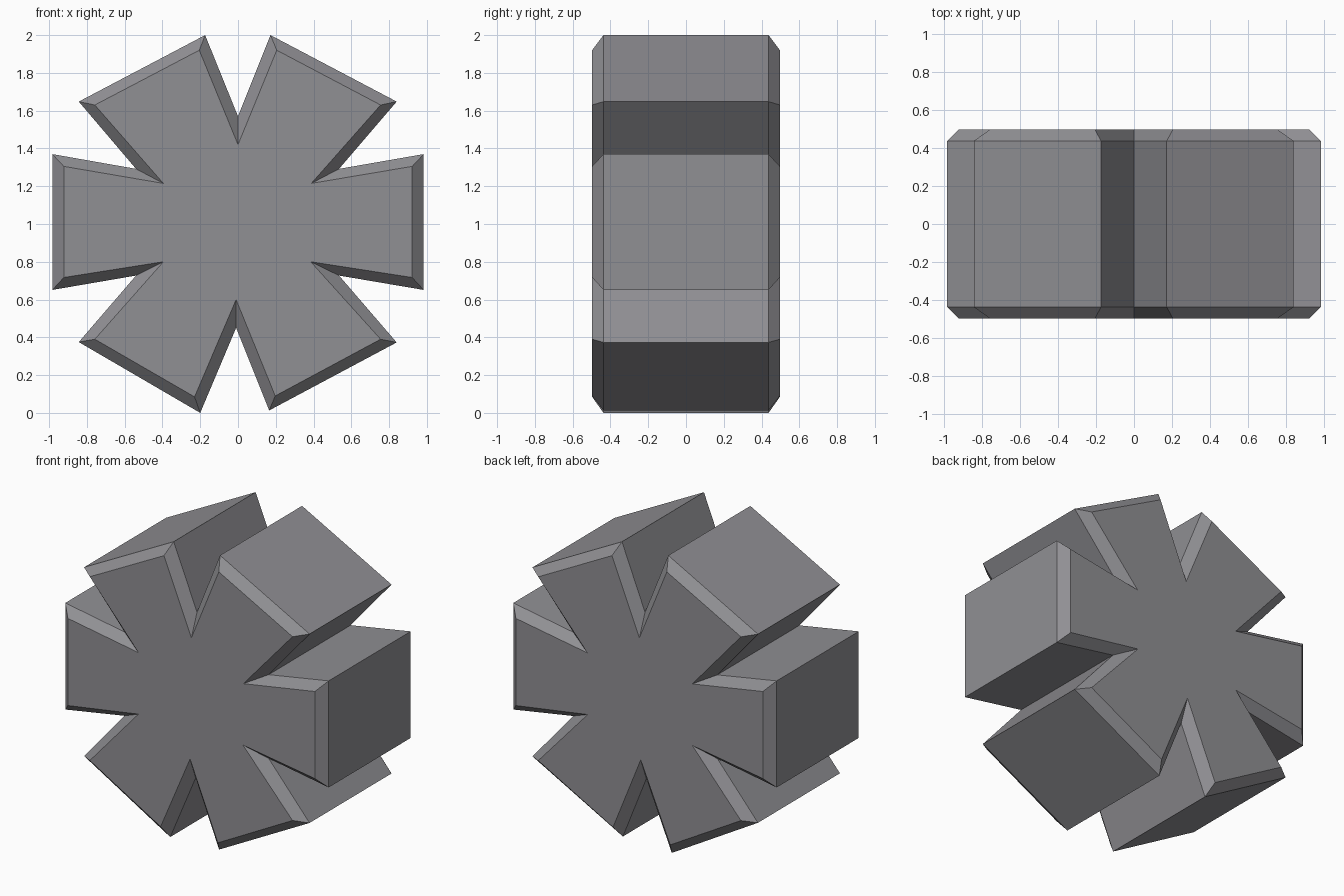
import bpy, bmesh

# Star profile in (x, z), clockwise from the top notch: (rim point, bevelled face point)
PROFILE = [
    ((0.00, 1.57), (0.00, 1.42)), ((0.172, 2.00), (0.205, 1.92)),
    ((0.84, 1.648), (0.755, 1.63)), ((0.535, 1.292), (0.388, 1.215)),
    ((0.983, 1.37), (0.922, 1.305)), ((0.983, 0.651), (0.922, 0.717)),
    ((0.535, 0.727), (0.385, 0.80)), ((0.84, 0.373), (0.755, 0.39)),
    ((0.165, 0.013), (0.197, 0.09)), ((-0.01, 0.45), (-0.01, 0.60)),
    ((-0.20, 0.00), (-0.23, 0.085)), ((-0.843, 0.375), (-0.758, 0.39)),
    ((-0.54, 0.727), (-0.395, 0.80)), ((-0.983, 0.651), (-0.922, 0.717)),
    ((-0.983, 1.37), (-0.922, 1.305)), ((-0.54, 1.292), (-0.395, 1.215)),
    ((-0.843, 1.648), (-0.758, 1.63)), ((-0.174, 2.00), (-0.205, 1.92)),
]
HALF_DEPTH, HALF_RIM = 0.497, 0.437

grey = bpy.data.materials.new("grey")
grey.diffuse_color = (0.28, 0.277, 0.295, 1)

# Four rings from front to back: face, rim, rim, face
bm = bmesh.new()
rings = [[bm.verts.new((p[i][0], y, p[i][1])) for p in PROFILE]
         for i, y in ((1, -HALF_DEPTH), (0, -HALF_RIM), (0, HALF_RIM), (1, HALF_DEPTH))]
n = len(PROFILE)
for a, b in zip(rings, rings[1:]):
    for i in range(n):
        j = (i + 1) % n
        bm.faces.new((a[i], a[j], b[j], b[i]))

# Flat front and back faces
bm.faces.new(rings[0])
bm.faces.new(rings[-1])
bmesh.ops.recalc_face_normals(bm, faces=bm.faces)

mesh = bpy.data.meshes.new("notched_wheel")
bm.to_mesh(mesh)
bm.free()
mesh.materials.append(grey)
bpy.context.collection.objects.link(bpy.data.objects.new("notched_wheel", mesh))
